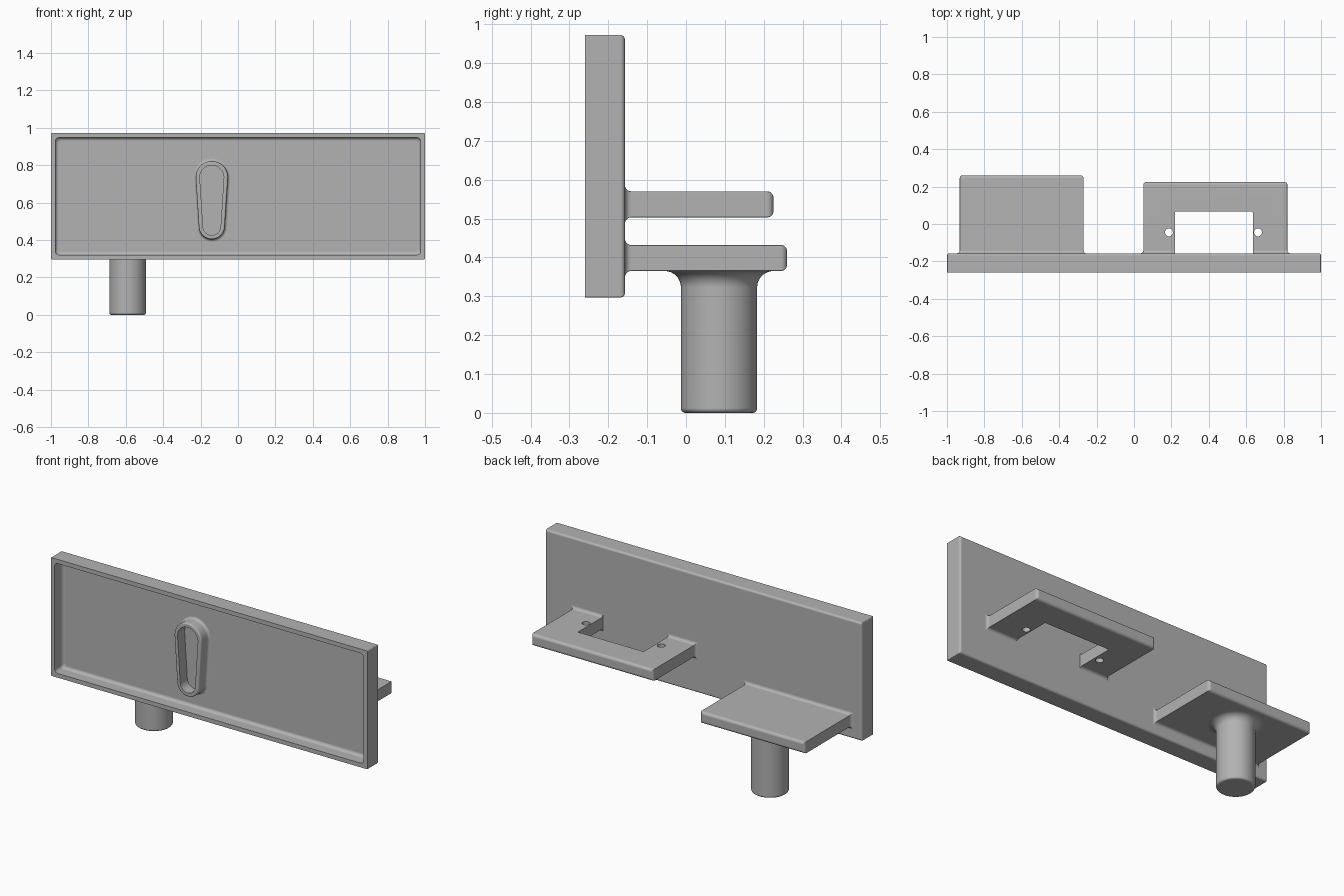
import bpy, bmesh
from math import sin, cos, asin, pi
from mathutils import Vector

if "Cube" in bpy.data.objects:
    bpy.data.objects.remove(bpy.data.objects["Cube"])

GREY = (0.45, 0.45, 0.45, 1.0)
grey = bpy.data.materials.new("plain grey")
grey.diffuse_color = GREY
grey.use_nodes = True
grey.node_tree.nodes["Principled BSDF"].inputs["Base Color"].default_value = GREY


def arc(cx, cy, r, start, end, n=6):
    """Points along a circular arc, both ends included."""
    angles = [start + (end - start) * i / n for i in range(n + 1)]
    return [(cx + r * cos(a), cy + r * sin(a)) for a in angles]


def rounded_rect(x0, x1, z0, z1, grow=0.0, r=0.004):
    x0, x1, z0, z1 = x0 - grow, x1 + grow, z0 - grow, z1 + grow
    corners = [(x1 - r, z1 - r), (x0 + r, z1 - r), (x0 + r, z0 + r), (x1 - r, z0 + r)]
    pts = []
    for i, (x, z) in enumerate(corners):
        pts += arc(x, z, r, i * pi / 2, (i + 1) * pi / 2, 4)
    return pts


def teardrop(x, z_top, r_top, z_low, r_low, grow):
    tilt = asin((r_top - r_low) / (z_top - z_low))
    return (arc(x, z_top, r_top + grow, -tilt, pi + tilt, 24)
            + arc(x, z_low, r_low + grow, pi + tilt, 2 * pi - tilt, 20))


def circle(x, y, r, n=64):
    return arc(x, y, r, 0, 2 * pi, n)[:-1]


def loft(name, rings, axis="Y"):
    """Skin a list of (outline, position on axis) pairs into a closed solid."""
    bm = bmesh.new()
    loops = []
    for outline, t in rings:
        loops.append([bm.verts.new((a, t, b) if axis == "Y" else (a, b, t))
                      for a, b in outline])
    for low, high in zip(loops, loops[1:]):
        for i in range(len(low)):
            j = (i + 1) % len(low)
            bm.faces.new((low[i], low[j], high[j], high[i]))
    bm.faces.new(loops[0])
    bm.faces.new(loops[-1])
    bmesh.ops.recalc_face_normals(bm, faces=bm.faces)
    mesh = bpy.data.meshes.new(name)
    bm.to_mesh(mesh)
    bm.free()
    mesh.materials.append(grey)
    obj = bpy.data.objects.new(name, mesh)
    bpy.context.collection.objects.link(obj)
    return obj


def cut(obj, cutter):
    mod = obj.modifiers.new("cut", "BOOLEAN")
    mod.operation, mod.solver, mod.object = "DIFFERENCE", "EXACT", cutter
    graph = bpy.context.evaluated_depsgraph_get()
    mesh = bpy.data.meshes.new_from_object(obj.evaluated_get(graph))
    obj.modifiers.clear()
    obj.data = mesh
    bpy.data.objects.remove(cutter)


def smooth(obj):
    bpy.ops.object.select_all(action="DESELECT")
    obj.select_set(True)
    bpy.context.view_layer.objects.active = obj
    bpy.ops.object.shade_smooth_by_angle(angle=pi / 6)
    mod = obj.modifiers.new("even shading", "WEIGHTED_NORMAL")
    mod.keep_sharp = True


FRONT, BACK, FLOOR = -0.26, -0.157, -0.187

# Face panel: rounded back edges, square rim, filleted tray in the front
OUT = (-1, 1, 0.297, 0.972)
TRAY = (-0.976, 0.976, 0.321, 0.948)
R = 0.012
rings = [(rounded_rect(*OUT, g), y) for g, y in arc(-R, BACK - R, R, pi / 2, 0)]
rings.append((rounded_rect(*OUT), FRONT))
rings.append((rounded_rect(*TRAY, r=0.02), FRONT))
R = 0.018
rings += [(rounded_rect(*TRAY, g, 0.02), y)
          for g, y in arc(-R, FLOOR - R, R, 0, pi / 2)]
smooth(loft("face_panel", rings))

# Teardrop pocket boss on the tray floor
SHAPE = (-0.14, 0.736, 0.064, 0.473, 0.047)
rings = [(teardrop(*SHAPE, 0.036), FLOOR + 0.012)]
R = 0.014
rings += [(teardrop(*SHAPE, g), y)
          for g, y in arc(0.022 + R, FLOOR - R, R, pi / 2, pi)]
R = 0.008
rings += [(teardrop(*SHAPE, g), y)
          for g, y in arc(0.022 - R, FRONT + 0.006 + R, R, 0, -pi / 2)]
rings.append((teardrop(*SHAPE, 0), FRONT + 0.006))
rings.append((teardrop(*SHAPE, 0), FLOOR - 0.003))
smooth(loft("pocket_boss", rings))


def shelf(name, x0, x1, z0, z1, end):
    """Shelf with a flared root and rounded far edges."""
    box, r = (x0, x1, z0, z1), 0.016
    steps = [(r, BACK - 0.01)]
    steps += arc(r, BACK + r, r, 1.5 * pi, pi)
    steps += arc(-r, end - r, r, 0, pi / 2)
    return loft(name, [(rounded_rect(*box, g, 0.002), y) for g, y in steps])


# Plain shelf carrying the post
smooth(shelf("post_shelf", -0.932, -0.27, 0.365, 0.432, 0.26))

# Bracket shelf with a rectangular opening and two screw holes
bracket = shelf("bracket_shelf", 0.05, 0.82, 0.503, 0.57, 0.225)
cut(bracket, loft("opening_cutter",
                  [(rounded_rect(0.22, 0.635, -0.3, 0.068, r=0.006), z)
                   for z in (0.4, 0.7)], "Z"))
for x in (0.187, 0.663):
    cut(bracket, loft("hole_cutter",
                      [(circle(x, -0.045, 0.021, 32), z) for z in (0.4, 0.7)], "Z"))
smooth(bracket)

# Round post, rounded at the foot and flared into the shelf
RADIUS, TOP = 0.098, 0.365
R, FLARE = 0.012, 0.042
steps = arc(RADIUS - R, R, R, -pi / 2, 0)
steps += arc(RADIUS + FLARE, TOP - FLARE, FLARE, pi, pi / 2, 8)
steps.append((RADIUS + FLARE, TOP + 0.01))
smooth(loft("post", [(circle(-0.59, 0.085, r), z) for r, z in steps], "Z"))
